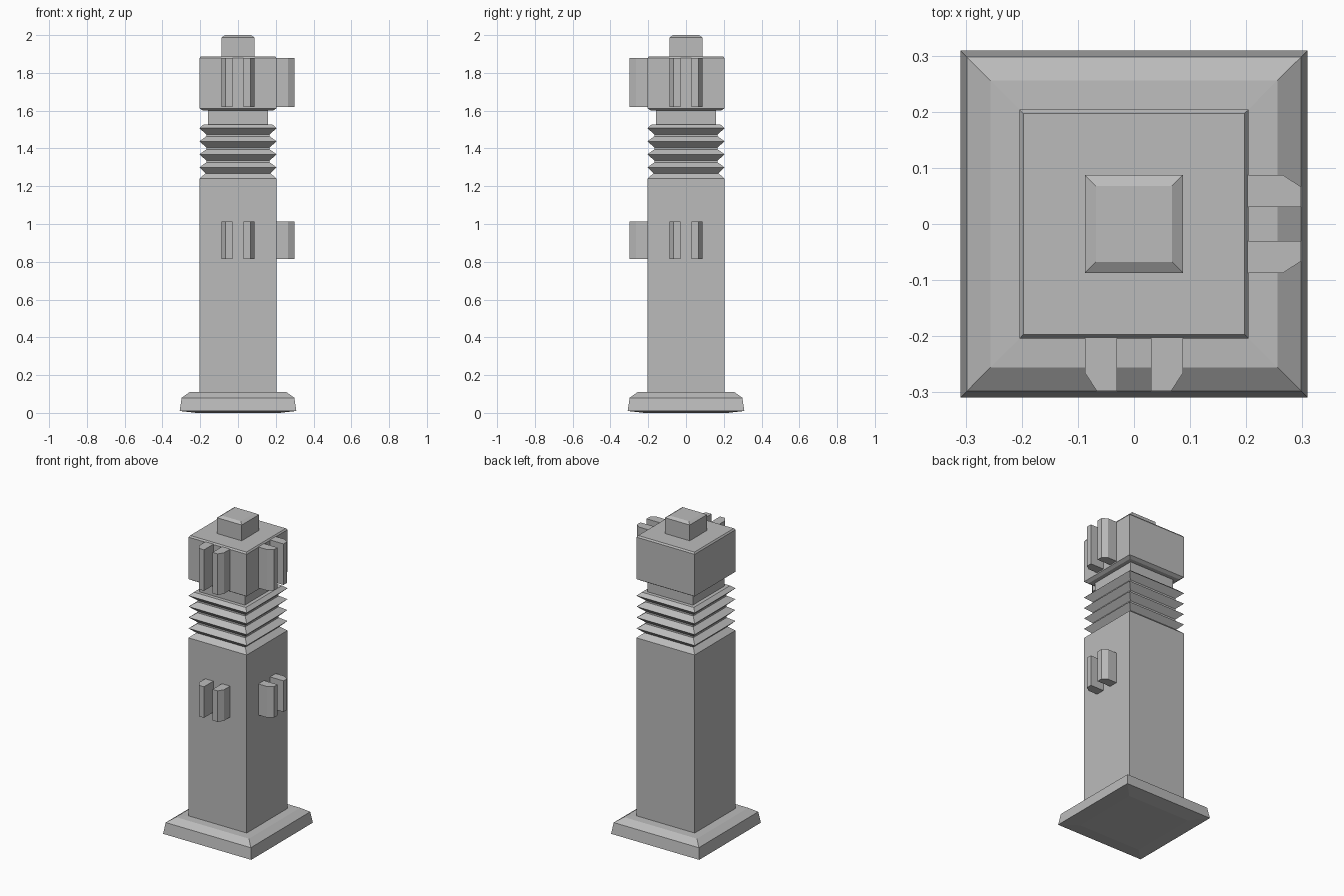
import bpy, bmesh

if "Cube" in bpy.data.objects:
    bpy.data.objects.remove(bpy.data.objects["Cube"])

STONE = bpy.data.materials.new("stone_grey")
STONE.use_nodes = True
GREY = (0.5, 0.5, 0.5, 1)
STONE.diffuse_color = GREY
STONE.node_tree.nodes["Principled BSDF"].inputs["Base Color"].default_value = GREY


def loft(name, rings):
    """Stack closed rings of points, bridge them and cap both ends."""
    bm = bmesh.new()
    loops = [[bm.verts.new(p) for p in ring] for ring in rings]
    n = len(loops[0])
    for low, high in zip(loops, loops[1:]):
        for i in range(n):
            j = (i + 1) % n
            bm.faces.new((low[i], low[j], high[j], high[i]))
    bm.faces.new(loops[0][::-1])
    bm.faces.new(loops[-1])
    bmesh.ops.recalc_face_normals(bm, faces=bm.faces)
    mesh = bpy.data.meshes.new(name)
    bm.to_mesh(mesh)
    bm.free()
    mesh.materials.append(STONE)
    obj = bpy.data.objects.new(name, mesh)
    bpy.context.collection.objects.link(obj)
    return obj


def square_stack(name, profile):
    """Square tower from (half width, height) pairs."""
    return loft(name, [[(-w, -w, z), (w, -w, z), (w, w, z), (-w, w, z)]
                       for w, z in profile])


# Stepped plinth with a slightly domed underside
square_stack("plinth", [(0.22, 0), (0.309, 0.01), (0.298, 0.08),
                        (0.256, 0.11), (0.2, 0.112)])

# Square shaft with sloped shoulder
W = 0.204
square_stack("shaft", [(W, 0.1), (W, 1.24), (0.168, 1.272)])

# Four sharp ribs
ribs = [(0.168, 1.265)]
for i in range(4):
    tip = 1.3 + i * 0.069
    ribs += [(W, tip), (0.168, tip + 0.026), (0.168, tip + 0.036)]
ribs[-2:] = [(0.182, 1.527)]
square_stack("ribs", ribs)

# Neck, bevelled head and top cap
square_stack("neck", [(0.159, 1.52), (0.159, 1.61)])
square_stack("head", [(0.185, 1.6), (W, 1.612), (W, 1.878), (0.197, 1.888)])
square_stack("cap", [(0.087, 1.88), (0.087, 1.988), (0.068, 2.0)])

# Pairs of lugs with chamfered outer corners, on the front and left faces
LUG = [(0.19, 0.03), (0.298, 0.03), (0.298, 0.066), (0.266, 0.087), (0.19, 0.087)]
for level, bottom, top in (("lower", 0.815, 1.012), ("upper", 1.62, 1.88)):
    for s, side in ((1, "a"), (-1, "b")):
        loft(f"{level}_left_lug_{side}",
             [[(d, s * t, z) for d, t in LUG] for z in (bottom, top)])
        loft(f"{level}_front_lug_{side}",
             [[(s * t, -d, z) for d, t in LUG] for z in (bottom, top)])
